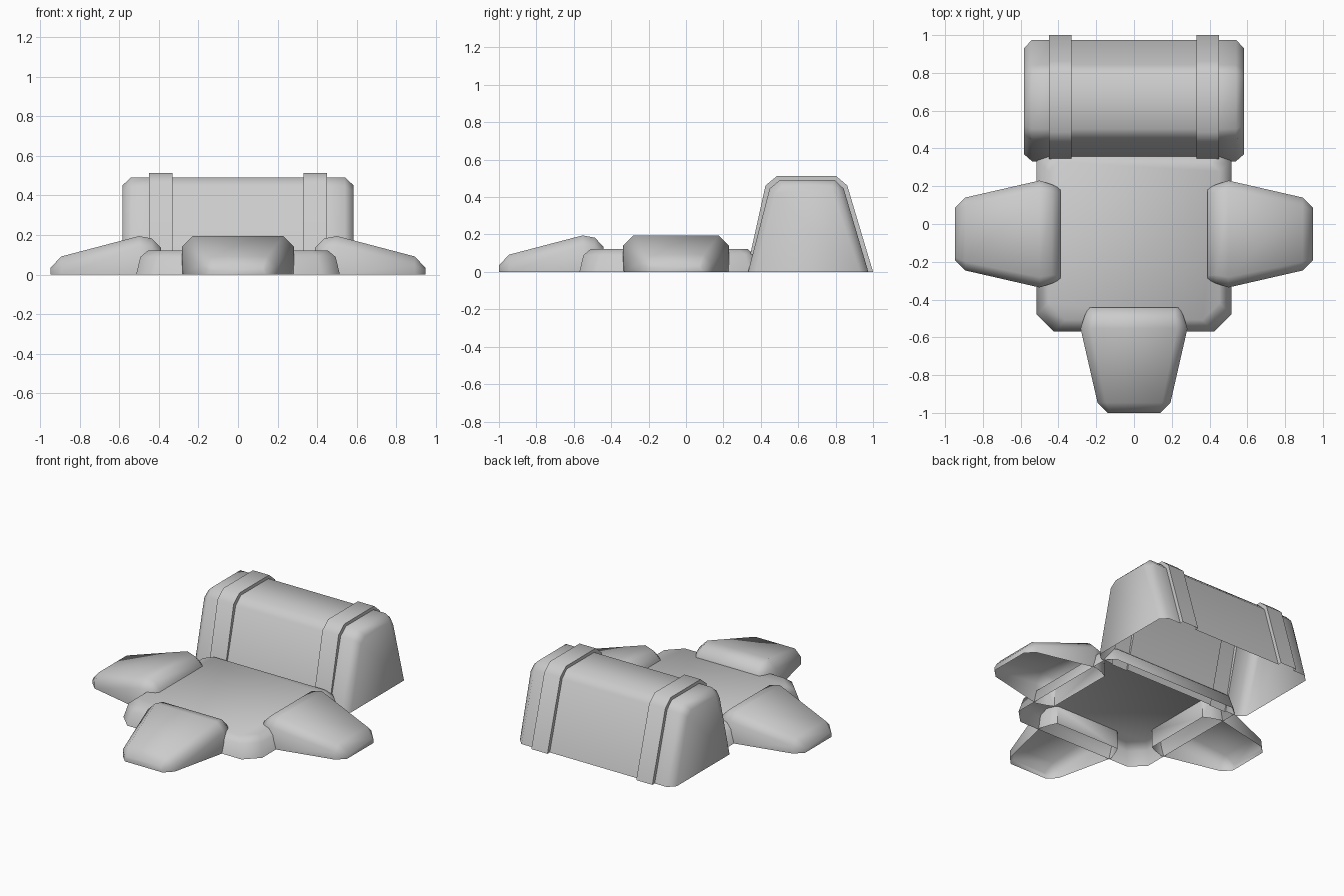
import bpy, bmesh, math
from mathutils import Matrix, Vector

if "Cube" in bpy.data.objects:
    bpy.data.objects.remove(bpy.data.objects["Cube"])


def loft(name, rings, closed=False, caps=(True, True), matrix=Matrix()):
    """Skin a list of equal-length point rings into an open-bottomed shell."""
    bm = bmesh.new()
    rows = [[bm.verts.new(matrix @ Vector(p)) for p in ring] for ring in rings]
    n = len(rings[0])
    for a, b in zip(rows, rows[1:]):
        for i in range(n if closed else n - 1):
            j = (i + 1) % n
            bm.faces.new((a[i], a[j], b[j], b[i]))
    if caps[0]:
        bm.faces.new(rows[0][::-1])
    if caps[1]:
        bm.faces.new(rows[-1])
    bmesh.ops.recalc_face_normals(bm, faces=bm.faces[:])
    # Open shells: make sure the highest face points up
    top = max(bm.faces, key=lambda f: f.calc_center_median().z + 0.1 * abs(f.normal.z))
    if top.normal.z < 0:
        bmesh.ops.reverse_faces(bm, faces=bm.faces[:])
    mesh = bpy.data.meshes.new(name)
    bm.to_mesh(mesh)
    bm.free()
    obj = bpy.data.objects.new(name, mesh)
    bpy.context.collection.objects.link(obj)
    bpy.ops.object.select_all(action='DESELECT')
    obj.select_set(True)
    bpy.context.view_layer.objects.active = obj
    bpy.ops.object.shade_smooth_by_angle(angle=math.radians(62))
    return obj


# Base plate: chamfered rectangle, tapering upwards
def plate_ring(z, inset):
    x, y0, y1 = 0.515 - inset, -0.57 + inset, 0.39 - inset
    f, b = 0.09, 0.05
    return [(-x + f, y0, z), (x - f, y0, z), (x, y0 + f, z), (x, y1 - b, z),
            (x - b, y1, z), (-x + b, y1, z), (-x, y1 - b, z), (-x, y0 + f, z)]


loft("base_plate", [plate_ring(0, 0), plate_ring(0.09, 0.022), plate_ring(0.123, 0.062)],
     closed=True, caps=(False, True))


# Feet: cross-sections along x as (distance, half width, height, chamfer)
def foot_ring(x, w, h, c):
    return [(x, -w, 0), (x, -w, h - c), (x, -w + c, h),
            (x, w - c, h), (x, w, h - c), (x, w, 0)]


foot = [foot_ring(0.388, 0.24, 0.135, 0.02), foot_ring(0.435, 0.262, 0.183, 0.045),
        foot_ring(0.5, 0.283, 0.195, 0.055), foot_ring(0.893, 0.193, 0.092, 0.045),
        foot_ring(0.947, 0.14, 0.035, 0.015)]
for side, angle in (("right", 0), ("front", -90), ("left", 180)):
    loft(side + "_foot", foot, matrix=Matrix.Translation((0, -0.053, 0))
         @ Matrix.Rotation(math.radians(angle), 4, 'Z'))

# Back rest: side profiles swept along x, stepping out into two raised straps
body = [(0.332, 0), (0.447, 0.445), (0.503, 0.492), (0.795, 0.492), (0.843, 0.445), (0.975, 0)]
strap = [(0.323, 0), (0.425, 0.462), (0.487, 0.513), (0.802, 0.513), (0.862, 0.462), (1.0, 0)]
end = [(0.37, 0), (0.475, 0.42), (0.52, 0.452), (0.775, 0.452), (0.815, 0.42), (0.93, 0)]
half = [(0.33, body), (0.33, strap), (0.45, strap), (0.45, body), (0.54, body), (0.583, end)]
stations = [(-x, p) for x, p in reversed(half)] + half
loft("back_rest", [[(x, y, z) for y, z in p] for x, p in stations])
